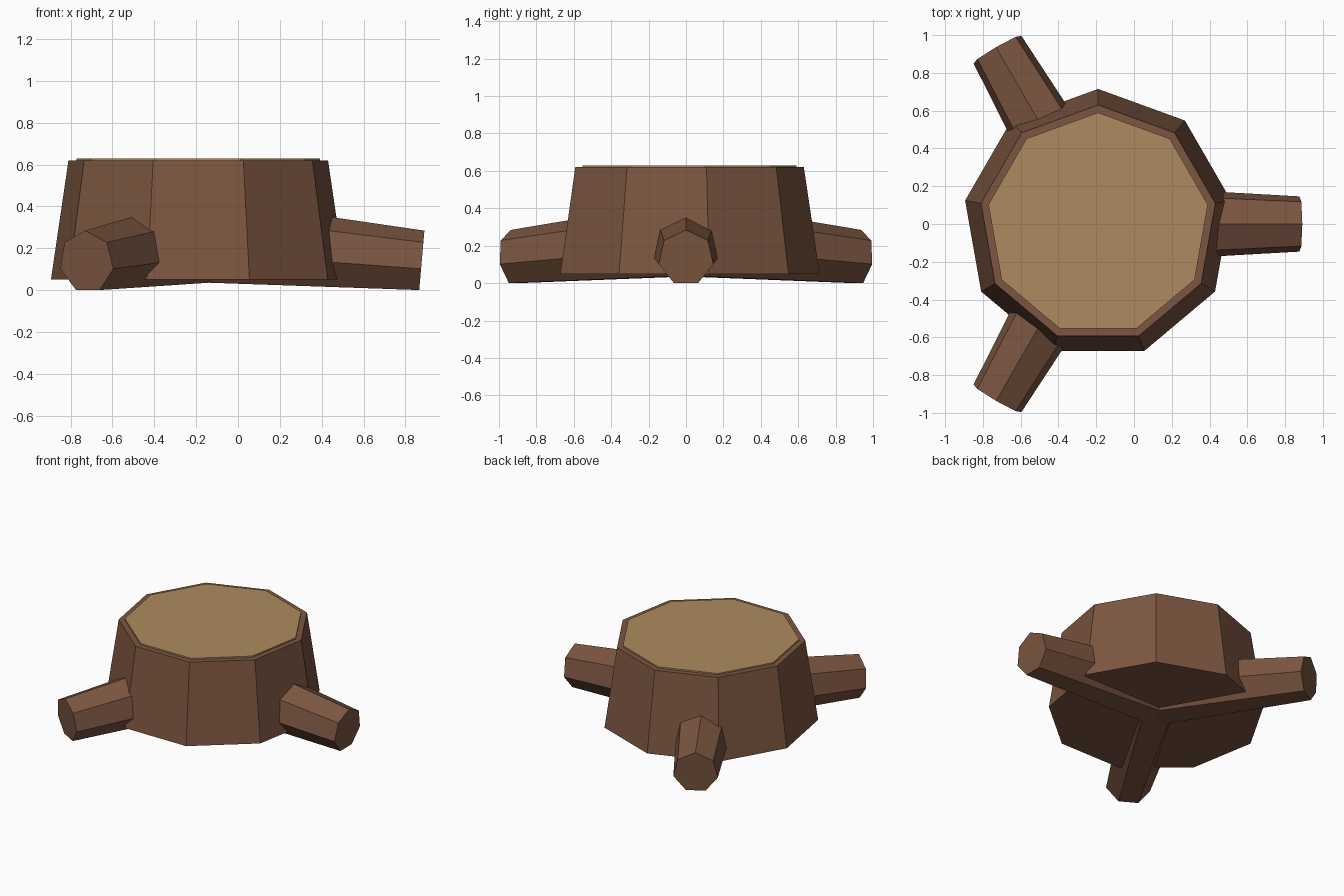
import bpy
import math
from mathutils import Vector

default = bpy.data.objects.get("Cube")
if default:
    bpy.data.objects.remove(default, do_unlink=True)

CENTRE = Vector((-0.19, 0, 0))


def make_material(name, rgb):
    mat = bpy.data.materials.new(name)
    mat.use_nodes = True
    colour = (*rgb, 1)
    mat.diffuse_color = colour
    bsdf = next(n for n in mat.node_tree.nodes if n.type == 'BSDF_PRINCIPLED')
    bsdf.inputs["Base Color"].default_value = colour
    bsdf.inputs["Roughness"].default_value = 0.9
    return mat


def tapered_prism(name, start, end, r_start, r_end, sides, up, mat):
    """Closed prism between two points, with its first corner towards up."""
    axis = (end - start).normalized()
    up = (up - axis * up.dot(axis)).normalized()
    side = up.cross(axis)
    verts = []
    for centre, radius in ((start, r_start), (end, r_end)):
        for i in range(sides):
            a = math.tau * i / sides
            verts.append(centre + radius * (math.cos(a) * up + math.sin(a) * side))
    faces = [(i, i + sides, (i + 1) % sides + sides, (i + 1) % sides)
             for i in range(sides)]
    faces += [tuple(range(sides)), tuple(range(2 * sides - 1, sides - 1, -1))]
    mesh = bpy.data.meshes.new(name)
    mesh.from_pydata(verts, [], faces)
    mesh.materials.append(mat)
    mesh.update()
    obj = bpy.data.objects.new(name, mesh)
    bpy.context.collection.objects.link(obj)
    return obj


bark = make_material("bark_brown", (0.2, 0.092, 0.052))
wood = make_material("cut_wood_tan", (0.42, 0.26, 0.115))

Z = Vector((0, 0, 1))
Y = Vector((0, 1, 0))

# Stump body and the pale cut surface on top
tapered_prism("trunk", CENTRE + Z * 0.05, CENTRE + Z * 0.62, 0.715, 0.63, 9, Y, bark)
tapered_prism("cut_top", CENTRE + Z * 0.61, CENTRE + Z * 0.63, 0.59, 0.59, 9, Y, wood)

# Three roots spreading from the middle and sloping to the ground
for name, degrees in (("root_left", 0), ("root_back", 120), ("root_front", 240)):
    a = math.radians(degrees)
    out = Vector((math.cos(a), math.sin(a), 0))
    tapered_prism(name, CENTRE + Z * 0.228, CENTRE + out * 1.068 + Z * 0.135,
                  0.212, 0.15, 7, Z, bark)
